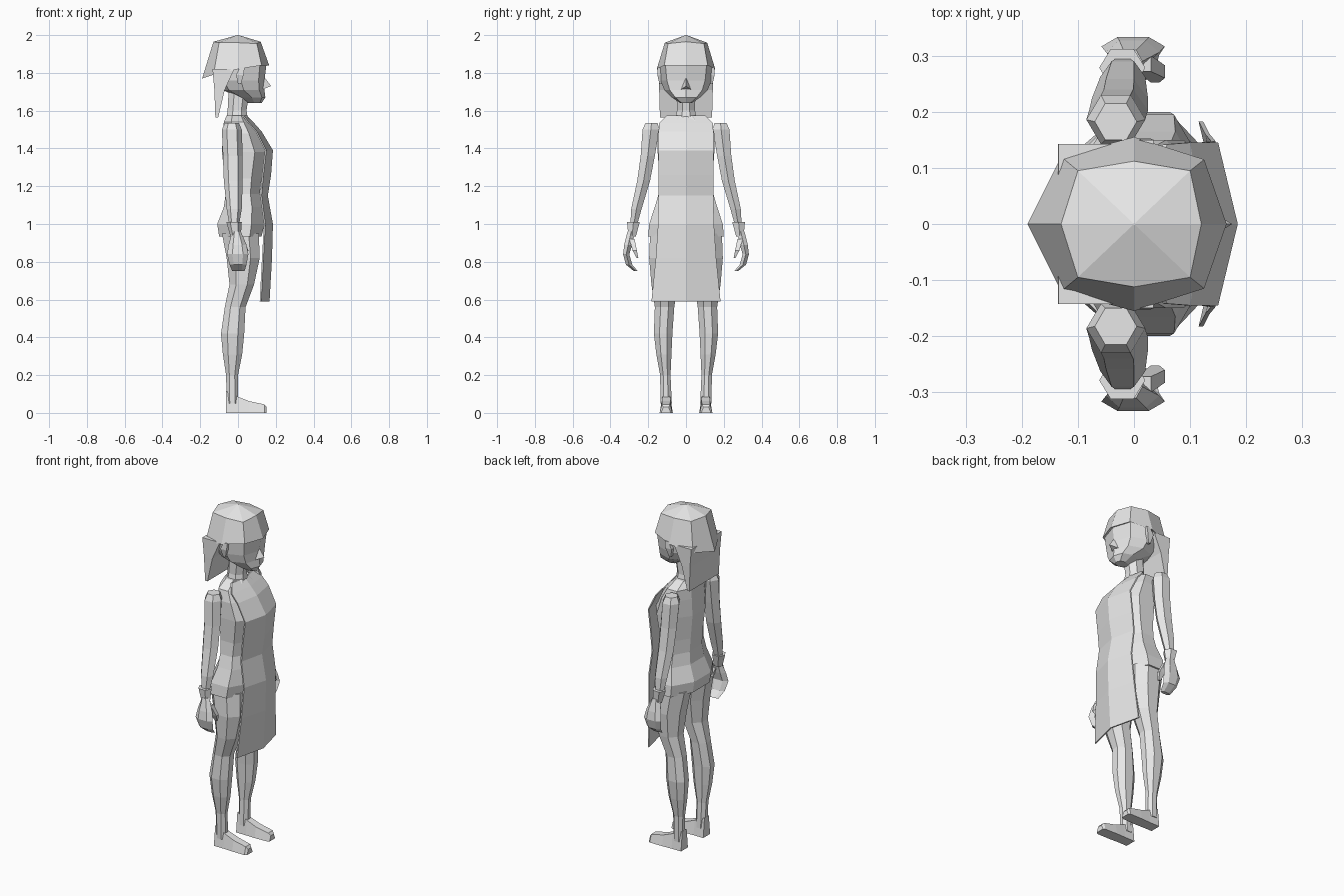
import bpy, bmesh

grey = bpy.data.materials.new("plain grey")
grey.diffuse_color = (0.8, 0.8, 0.8, 1)

# Unit cross-sections
OCT = [(1, .4), (.45, 1), (-.45, 1), (-1, .4), (-1, -.4), (-.45, -1), (.45, -1), (1, -.4)]
HEX = [(1, 0), (.5, 1), (-.5, 1), (-1, 0), (-.5, -1), (.5, -1)]
POINT8 = [(1, 0), (.75, .75), (0, 1), (-.72, .75), (-1, 0), (-.72, -.75), (0, -1), (.75, -.75)]
BOX = [(1, 1), (-1, 1), (-1, -1), (1, -1)]


def finish(bm, name, mirror=False):
    bmesh.ops.recalc_face_normals(bm, faces=bm.faces)
    me = bpy.data.meshes.new(name)
    bm.to_mesh(me)
    bm.free()
    me.materials.append(grey)
    ob = bpy.data.objects.new(name, me)
    bpy.context.collection.objects.link(ob)
    if mirror:
        m = ob.modifiers.new("Mirror", 'MIRROR')
        m.use_axis = (False, True, False)
        m.use_mirror_merge = False
    return ob


def skin(name, rings, closed=True, caps=True, mirror=False):
    """Join rings of points into a surface."""
    bm = bmesh.new()
    rows = [[bm.verts.new(p) for p in r] for r in rings]
    n = len(rows[0])
    for a, b in zip(rows, rows[1:]):
        for i in range(n if closed else n - 1):
            j = (i + 1) % n
            bm.faces.new((a[i], a[j], b[j], b[i]))
    if caps:
        bm.faces.new(rows[0])
        bm.faces.new(rows[-1])
    return finish(bm, name, mirror)


def loft(name, levels, shape, mirror=False):
    """Each level is x0, x1, y0, y1, z."""
    rings = [[((x0 + x1) / 2 + u * (x1 - x0) / 2, (y0 + y1) / 2 + v * (y1 - y0) / 2, z)
              for u, v in shape] for x0, x1, y0, y1, z in levels]
    return skin(name, rings, mirror=mirror)


def centred(levels):
    return [(x0, x1, -w, w, z) for x0, x1, w, z in levels]


# Head, neck and torso
loft("head", centred([(.05, .125, .03, 1.64), (.0, .145, .075, 1.67), (-.08, .14, .115, 1.71),
                      (-.11, .14, .135, 1.76), (-.125, .15, .145, 1.84), (-.11, .12, .12, 1.92)]), POINT8)
loft("neck", centred([(-.065, .055, .06, 1.54), (-.055, .045, .048, 1.6), (-.05, .06, .05, 1.7)]), OCT)
loft("torso", centred([(-.1, .125, .2, .935), (-.11, .14, .195, 1.0), (-.075, .13, .165, 1.09),
                       (-.065, .115, .145, 1.16), (-.07, .125, .14, 1.24), (-.085, .155, .15, 1.38),
                       (-.08, .11, .15, 1.48), (-.075, .07, .135, 1.54), (-.06, .045, .07, 1.575)]), OCT)

# Nose
bm = bmesh.new()
base = [bm.verts.new(p) for p in [(.13, 0, 1.79), (.125, .03, 1.71), (.125, -.03, 1.71)]]
tip = bm.verts.new((.175, 0, 1.73))
for i in range(3):
    bm.faces.new((base[i], base[(i + 1) % 3], tip))
bm.faces.new(base)
finish(bm, "nose")

# Ears
loft("ear", [(.0, .015, .125, .14, 1.74), (-.01, .03, .125, .152, 1.79), (.01, .035, .125, .15, 1.83)],
     BOX, True)

# Hair cap: pointed crown, wide peaked brim, underside closing on the head
half = [(.165, 0, 1.84), (.125, .115, 1.84), (0, .155, 1.82), (-.13, .12, 1.79), (-.19, 0, 1.77)]
upper = [(.12, 0, 1.965), (.1, .095, 1.955), (0, .112, 1.96), (-.1, .095, 1.96), (-.13, 0, 1.965)]


def around(h):
    return h + [(x, -y, z) for x, y, z in h[3:0:-1]]


inner = [(x * .7, y * .8, z + .02) for x, y, z in around(half)]
crown = [(x * .02, y * .02, 2.0) for x, y, z in around(upper)]
skin("hair_cap", [inner, around(half), around(upper), crown])
loft("back_hair", centred([(-.12, -.105, .138, 1.565), (-.125, -.07, .142, 1.71),
                           (-.135, -.02, .143, 1.82)]), BOX)

# Tabard: bent cloth hanging down the front (centre x, edge x, half width, z)
cloth = [(.045, .03, .1, 1.575), (.085, .06, .142, 1.535), (.125, .1, .145, 1.49),
         (.185, .15, .145, 1.39), (.175, .135, .145, 1.26), (.158, .125, .145, 1.15),
         (.185, .145, .148, 1.0), (.18, .135, .16, .82), (.167, .123, .183, .59)]
rows = []
for c, e, w, z in cloth:
    front = [(e, -w, z), (c, 0, z), (e, w, z)]
    rows.append(front + [(x - .008, y, z) for x, y, z in reversed(front)])
skin("tabard", rows)

# Arms, cuffs, hands and thumbs
loft("arm", [(-.045, .005, .26, .295, .99), (-.06, .02, .235, .29, 1.08), (-.075, .025, .19, .258, 1.23),
             (-.08, .025, .165, .24, 1.36), (-.085, .02, .142, .23, 1.5), (-.07, .005, .15, .215, 1.535)],
     HEX, True)
loft("cuff", [(-.04, .015, .265, .305, .935), (-.062, .02, .245, .312, 1.01)], HEX, True)
loft("hand", [(-.03, .035, .255, .275, .75), (-.045, .045, .285, .318, .785), (-.058, .055, .3, .333, .84),
              (-.05, .045, .285, .327, .89), (-.03, .015, .27, .31, .96)], HEX, True)
loft("thumb", [(.03, .045, .252, .262, .82), (.02, .055, .26, .283, .86), (-.005, .03, .272, .3, .92)],
     BOX, True)

# Legs and feet
loft("leg", [(-.06, .0, .075, .135, .05), (-.063, .0, .082, .137, .2), (-.08, .022, .077, .157, .31),
             (-.09, .033, .072, .17, .42), (-.07, .04, .062, .165, .56), (-.045, .085, .045, .183, .68),
             (-.06, .115, .025, .195, .82), (-.085, .11, .015, .19, .95)], OCT, True)
foot = [(-.063, .072, .137, .115), (0, .072, .137, .085), (.06, .07, .14, .062),
        (.14, .073, .14, .045), (.152, .08, .132, .03)]
skin("foot", [[(x, y0, 0), (x, y1, 0), (x, y1 - .012, h), (x, y0 + .012, h)]
              for x, y0, y1, h in foot], mirror=True)
